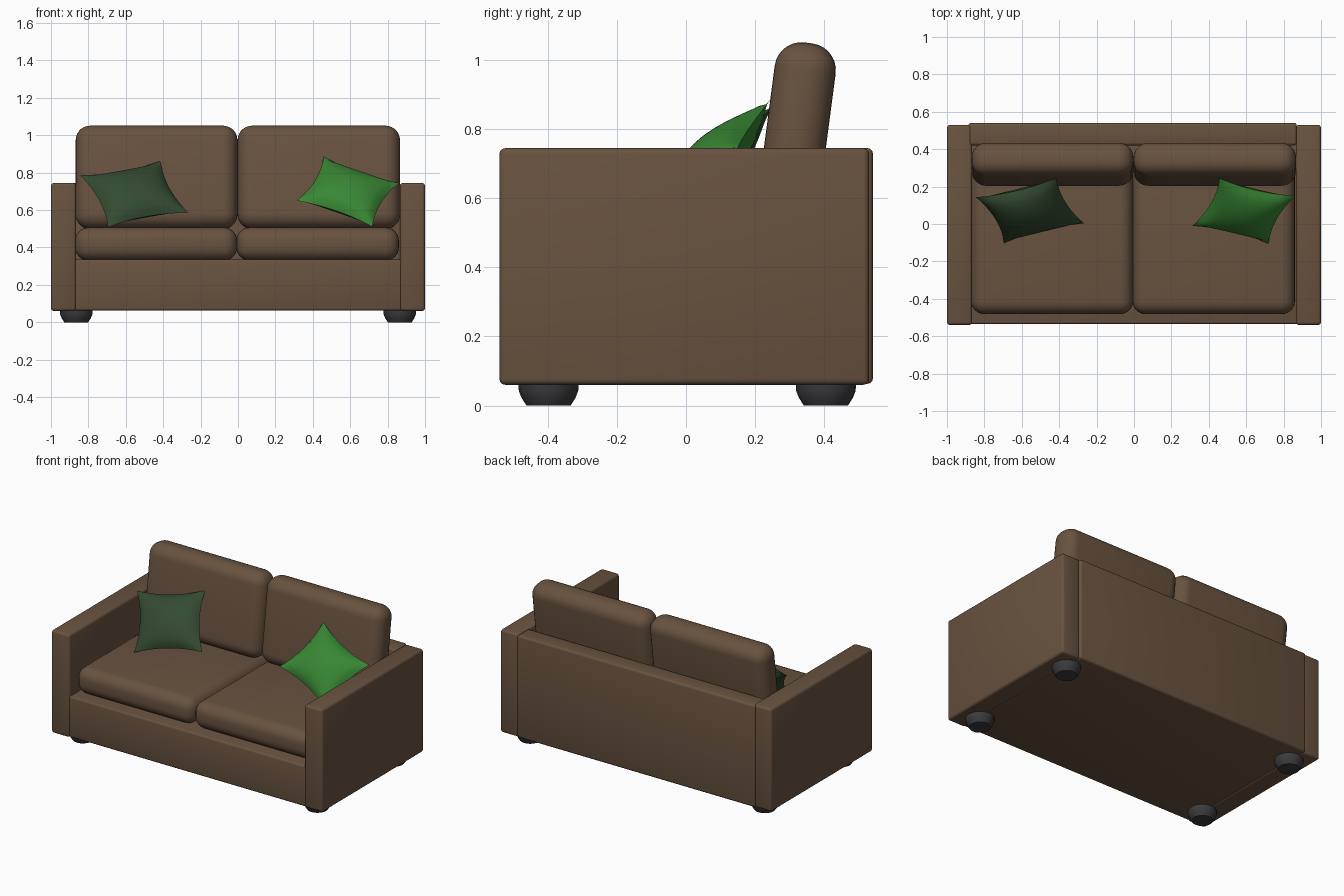
import bpy, bmesh, math
from mathutils import Vector, Matrix

if "Cube" in bpy.data.objects:
    bpy.data.objects.remove(bpy.data.objects["Cube"])


def material(name, rgb):
    m = bpy.data.materials.new(name)
    m.diffuse_color = (*rgb, 1)
    m.use_nodes = True
    m.node_tree.nodes["Principled BSDF"].inputs["Base Color"].default_value = m.diffuse_color
    return m


BROWN = material("brown fabric", (0.14, 0.085, 0.05))
DARK_GREEN = material("dark green fabric", (0.034, 0.07, 0.03))
GREEN = material("green fabric", (0.04, 0.24, 0.034))
BLACK = material("dark foot", (0.045, 0.045, 0.05))


def finish(bm, name, mat, angle=40):
    bmesh.ops.recalc_face_normals(bm, faces=bm.faces)
    mesh = bpy.data.meshes.new(name)
    bm.to_mesh(mesh)
    bm.free()
    mesh.materials.append(mat)
    ob = bpy.data.objects.new(name, mesh)
    bpy.context.collection.objects.link(ob)
    bpy.ops.object.select_all(action='DESELECT')
    ob.select_set(True)
    bpy.context.view_layer.objects.active = ob
    bpy.ops.object.shade_smooth_by_angle(angle=math.radians(angle))
    return ob


def rounded_box(name, lo, hi, radius, segments, tilt=0):
    lo, hi = Vector(lo), Vector(hi)
    bm = bmesh.new()
    bmesh.ops.create_cube(bm, size=1)
    bmesh.ops.scale(bm, vec=hi - lo, verts=bm.verts)
    bmesh.ops.bevel(bm, geom=bm.edges[:], offset=radius, segments=segments,
                    profile=0.5, affect='EDGES')
    ob = finish(bm, name, BROWN)
    ob.location = (lo + hi) / 2
    ob.rotation_euler.x = math.radians(tilt)
    return ob


def throw_pillow(name, centre, u, v, thick, mat, n=16):
    # puffed square with pinched sides, lying in the plane of u and v
    centre, u, v = Vector(centre), Vector(u), Vector(v)
    normal = u.cross(v).normalized()
    bm = bmesh.new()
    bmesh.ops.create_grid(bm, x_segments=n, y_segments=n, size=1)
    back = bmesh.ops.duplicate(bm, geom=bm.verts[:] + bm.edges[:] + bm.faces[:])
    back_verts = {g for g in back["geom"] if isinstance(g, bmesh.types.BMVert)}
    for p in bm.verts:
        s, t = p.co.x, p.co.y
        puff = thick * (max(0, 1 - s * s) * max(0, 1 - t * t)) ** 0.6
        side = -1 if p in back_verts else 1
        p.co = (centre + u * s * (1 - 0.13 * (1 - t * t)) / 2
                + v * t * (1 - 0.13 * (1 - s * s)) / 2 + normal * puff * side)
    bmesh.ops.remove_doubles(bm, verts=bm.verts, dist=0.0005)
    return finish(bm, name, mat, 60)


def foot(name, x, y):
    # turned foot from a short profile of (radius, height)
    profile = [(0, 0), (0.064, 0), (0.078, 0.022), (0.086, 0.042), (0.088, 0.075), (0, 0.075)]
    bm = bmesh.new()
    pts = [bm.verts.new((r, 0, z)) for r, z in profile]
    edges = [bm.edges.new(e) for e in zip(pts, pts[1:])]
    bmesh.ops.spin(bm, geom=pts + edges, cent=(0, 0, 0), axis=(0, 0, 1),
                   angle=2 * math.pi, steps=20)
    bmesh.ops.remove_doubles(bm, verts=bm.verts, dist=0.0005)
    finish(bm, name, BLACK).location = (x, y, 0)


# frame
rounded_box("base", (-0.875, -0.535, 0.063), (0.875, 0.52, 0.335), 0.012, 3)
rounded_box("back_panel", (-0.885, 0.42, 0.063), (0.87, 0.541, 0.745), 0.015, 3)
for label, s in (("left", -1), ("right", 1)):
    x0, x1 = sorted((s * 0.866, s))
    rounded_box(label + "_arm", (x0, -0.54, 0.06), (x1, 0.53, 0.745), 0.016, 3)

# cushions
for label, x0, x1 in (("left", -0.87, -0.005), ("right", -0.008, 0.86)):
    rounded_box(label + "_seat_cushion", (x0, -0.482, 0.33), (x1, 0.40, 0.507), 0.07, 6)
for label, x0, x1 in (("left", -0.868, -0.003), ("right", -0.002, 0.866)):
    rounded_box(label + "_back_cushion", (x0, 0.230, 0.497), (x1, 0.408, 1.052), 0.078, 7, tilt=-7.5)

# throw pillows
throw_pillow("left_pillow", (-0.555, 0.073, 0.686), (0.43, 0.105, 0.078),
             (-0.15, 0.245, 0.278), 0.075, DARK_GREEN)
throw_pillow("right_pillow", (0.588, 0.07, 0.698), (0.405, -0.095, -0.14),
             (0.145, 0.255, 0.235), 0.075, GREEN)

# feet
for ys, y in (("front", -0.398), ("back", 0.405)):
    for xs, x in (("left", -0.865), ("right", 0.865)):
        foot(f"{ys}_{xs}_foot", x, y)
